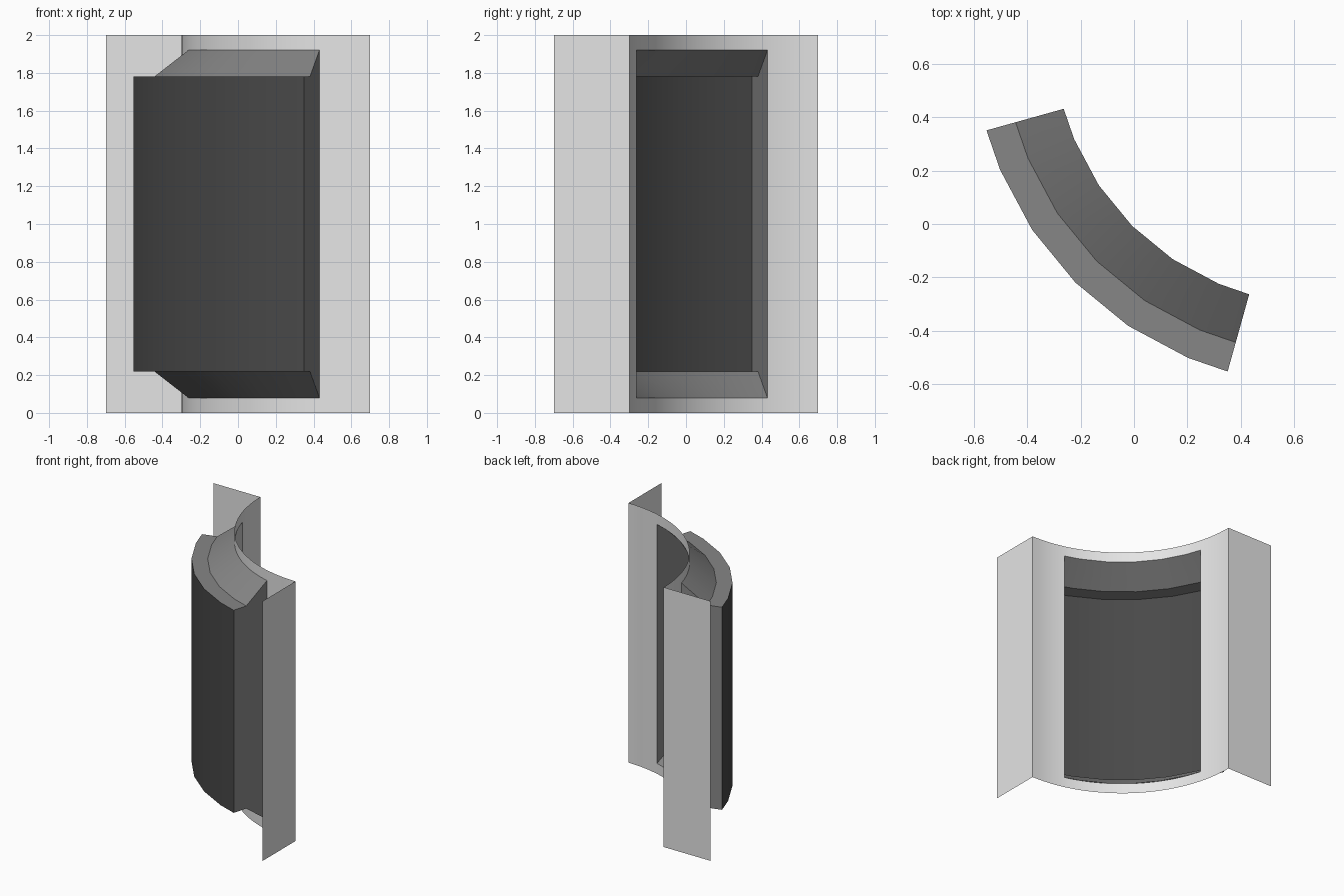
import bpy, bmesh, math

if "Cube" in bpy.data.objects:
    bpy.data.objects.remove(bpy.data.objects["Cube"], do_unlink=True)

CENTRE = 0.7           # arc centre in x and y
START, END = 15.6, 74.4  # angular span of the niche, degrees
LOW, HIGH = 0.08, 1.92


def material(name, value):
    mat = bpy.data.materials.new(name)
    mat.use_nodes = True
    colour = (value, value, value, 1)
    mat.diffuse_color = colour
    mat.node_tree.nodes["Principled BSDF"].inputs["Base Color"].default_value = colour
    return mat


def arc_point(angle, radius):
    a = math.radians(angle)
    return CENTRE - radius * math.cos(a), CENTRE - radius * math.sin(a)


def finish(name, bm, materials):
    bmesh.ops.recalc_face_normals(bm, faces=bm.faces)
    mesh = bpy.data.meshes.new(name)
    bm.to_mesh(mesh)
    bm.free()
    for mat in materials:
        mesh.materials.append(mat)
    obj = bpy.data.objects.new(name, mesh)
    bpy.context.collection.objects.link(obj)
    bpy.ops.object.select_all(action="DESELECT")
    obj.select_set(True)
    bpy.context.view_layer.objects.active = obj
    bpy.ops.object.shade_smooth_by_angle(angle=math.radians(30))
    return obj


wall_grey = material("light grey wall", 0.78)
frame_grey = material("medium grey frame", 0.24)
panel_grey = material("dark grey panel", 0.066)

# Curved wall sheet with two flat flanges and an opening
angles = sorted([90 * i / 32 for i in range(33)] + [START, END])
path = [(-0.7, 0.7)] + [arc_point(a, 1.0) for a in angles] + [(0.7, -0.7)]
bm = bmesh.new()
columns = [[bm.verts.new((x, y, z)) for z in (0, LOW, HIGH, 2)] for x, y in path]
first, last = angles.index(START) + 1, angles.index(END) + 1
for i, (a, b) in enumerate(zip(columns, columns[1:])):
    for j in range(3):
        if j == 1 and first <= i < last:
            continue
        bm.faces.new((a[j], b[j], b[j + 1], a[j + 1]))
finish("curved_wall", bm, [wall_grey])

# Open-backed niche: bevelled reveals, ledges, end cheeks and a dark outer panel
section = [(1.0, LOW), (1.187, 0.22), (1.3, 0.22),
           (1.3, 1.78), (1.187, 1.78), (1.0, HIGH)]
steps = [START] + [11.25 * i for i in range(2, 7)] + [END]
bm = bmesh.new()
rings = [[bm.verts.new((*arc_point(a, r), z)) for r, z in section] for a in steps]
for a, b in zip(rings, rings[1:]):
    for j in range(len(section) - 1):
        face = bm.faces.new((a[j], b[j], b[j + 1], a[j + 1]))
        face.material_index = 1 if j == 2 else 0
for ring in (rings[0], rings[-1]):
    bm.faces.new(ring)
finish("window_niche", bm, [frame_grey, panel_grey])
